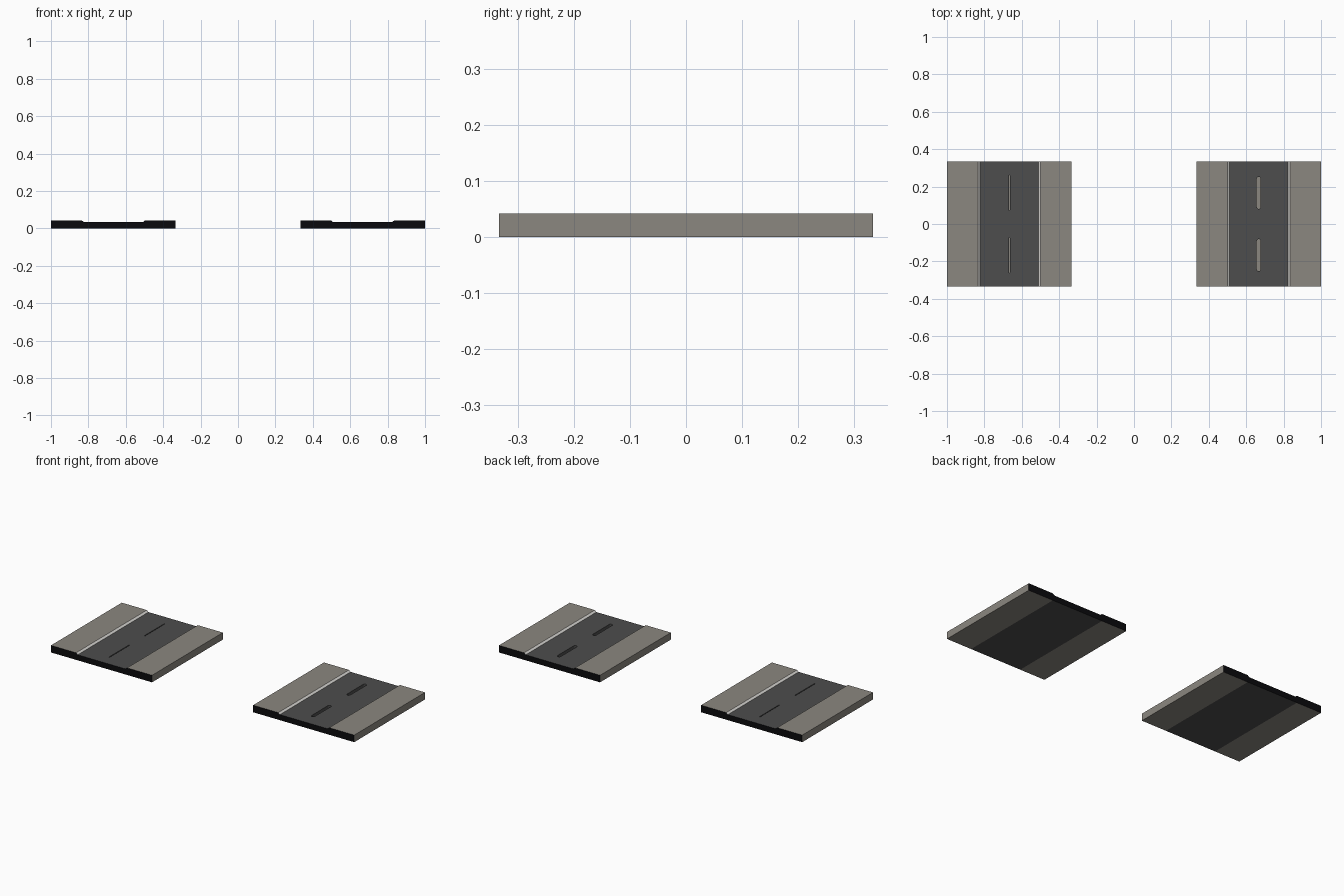
import bpy, bmesh, math

if "Cube" in bpy.data.objects:
    bpy.data.objects.remove(bpy.data.objects["Cube"])

HALF = 1 / 3          # half size of one tile
TOP, ROAD_TOP = 0.042, 0.033
ROAD_W, KERB_W = 0.168, 0.157


def material(name, rgb):
    m = bpy.data.materials.new(name)
    m.diffuse_color = (*rgb, 1)
    m.use_nodes = True
    m.node_tree.nodes["Principled BSDF"].inputs["Base Color"].default_value = m.diffuse_color
    return m


PAVING = material("warm grey paving", (0.26, 0.243, 0.215))
ASPHALT = material("dark asphalt", (0.075, 0.075, 0.075))
KERB = material("pale kerb", (0.72, 0.71, 0.68))
END = material("black end", (0.003, 0.003, 0.004))


def add_object(name, bm, mats):
    bmesh.ops.recalc_face_normals(bm, faces=bm.faces)
    mesh = bpy.data.meshes.new(name)
    bm.to_mesh(mesh)
    bm.free()
    for m in mats:
        mesh.materials.append(m)
    ob = bpy.data.objects.new(name, mesh)
    bpy.context.collection.objects.link(ob)
    return ob


def extrude(bm, points, offset):
    face = bm.faces.new([bm.verts.new(p) for p in points])
    new = bmesh.ops.extrude_face_region(bm, geom=[face])["geom"]
    bmesh.ops.translate(bm, vec=offset,
                        verts=[v for v in new if isinstance(v, bmesh.types.BMVert)])


def strip(name, profile, mat, cx):
    """Profile in x/z swept along the tile, with black end faces."""
    bm = bmesh.new()
    extrude(bm, [(cx + x, -HALF, z) for x, z in profile], (0, 2 * HALF, 0))
    bm.normal_update()
    for f in bm.faces:
        f.material_index = 1 if abs(f.normal.y) > 0.9 else 0
    return add_object(name, bm, [mat, END])


def capsule(name, cx, cy, width, length, z0, z1, mat):
    """Upright prism with a rounded-end dash outline."""
    r, straight, n = width / 2, length / 2 - width / 2, 6
    pts = []
    for i in range(2 * n + 2):
        k = i if i <= n else i - 1
        a = math.pi * k / n
        pts.append((cx + r * math.cos(a),
                    cy + (straight if i <= n else -straight) + r * math.sin(a), z0))
    bm = bmesh.new()
    extrude(bm, pts, (0, 0, z1 - z0))
    return add_object(name, bm, [mat])


def tile(label, cx, dash_w, dash_len):
    # pavements and sloping kerbs on both sides
    for s, side in ((-1, "left"), (1, "right")):
        strip(f"{label}_{side}_pavement",
              [(s * ROAD_W, 0), (s * HALF, 0), (s * HALF, TOP), (s * ROAD_W, TOP)],
              PAVING, cx)
        strip(f"{label}_{side}_kerb",
              [(s * KERB_W, ROAD_TOP), (s * ROAD_W, ROAD_TOP), (s * ROAD_W, TOP)],
              KERB, cx)
    # road slab with sunken centre dashes
    road = strip(f"{label}_road", [(-ROAD_W, 0), (ROAD_W, 0),
                                   (ROAD_W, ROAD_TOP), (-ROAD_W, ROAD_TOP)], ASPHALT, cx)
    for y in (-HALF / 2, HALF / 2):
        cutter = capsule("dash_cutter", cx, y, dash_w, dash_len, 0.014, 0.06, ASPHALT)
        cutter.hide_render = True
        mod = road.modifiers.new("dash", "BOOLEAN")
        mod.operation, mod.solver, mod.object = "DIFFERENCE", "EXACT", cutter
        bpy.context.view_layer.objects.active = road
        bpy.ops.object.modifier_apply(modifier=mod.name)
        bpy.data.objects.remove(cutter)
        capsule(f"{label}_dash", cx, y, dash_w, dash_len, 0.013, 0.015, PAVING)


tile("first_tile", -2 / 3, 0.005, 0.19)
tile("second_tile", 2 / 3, 0.021, 0.172)
